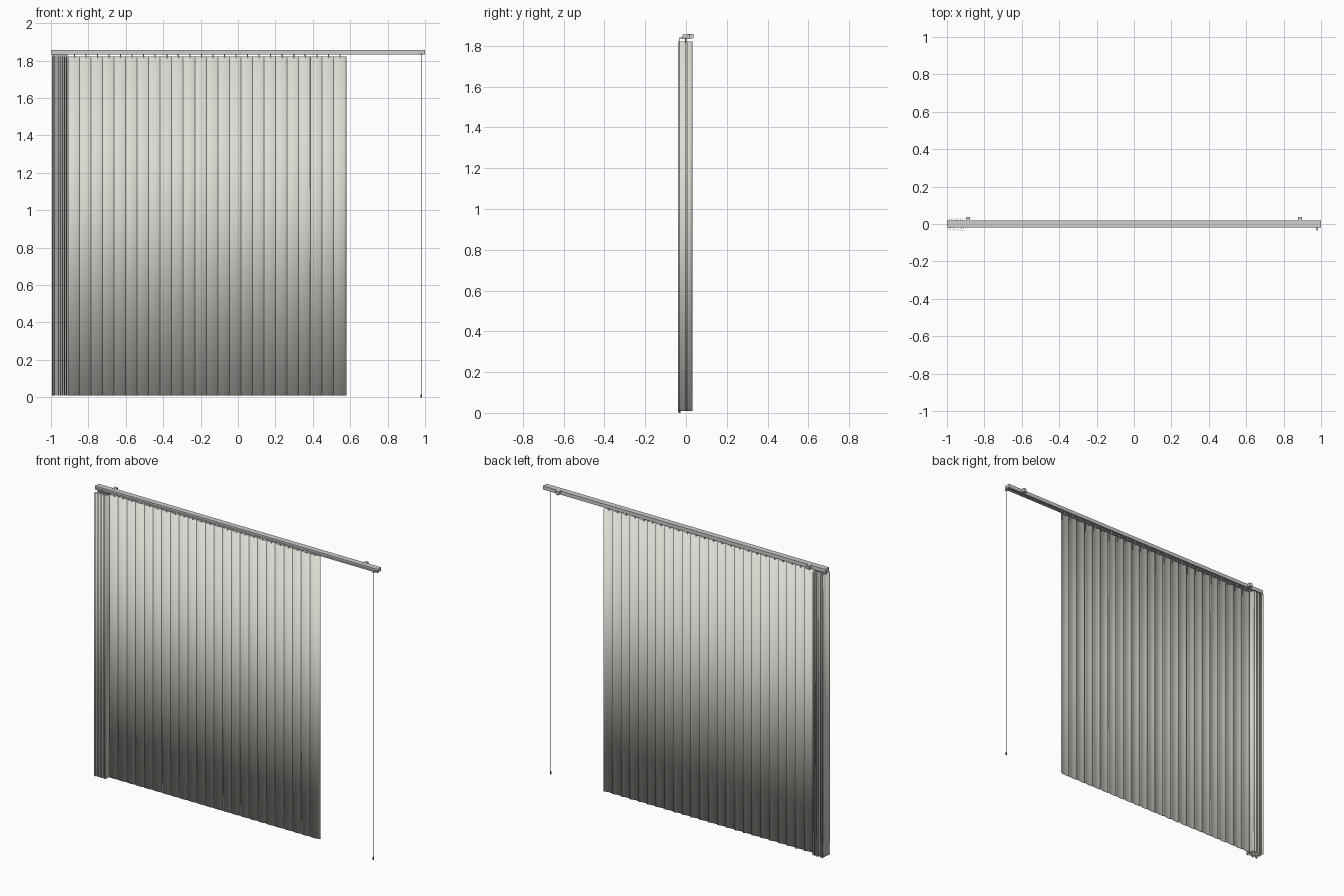
import bpy, bmesh, math, random
from mathutils import Matrix, Vector

if "Cube" in bpy.data.objects:
    bpy.data.objects.remove(bpy.data.objects["Cube"])

random.seed(4)

def material(name, rgb):
    m = bpy.data.materials.new(name)
    m.diffuse_color = (*rgb, 1)
    m.use_nodes = True
    m.node_tree.nodes["Principled BSDF"].inputs["Base Color"].default_value = m.diffuse_color
    return m

FABRIC = material("warm_white_fabric", (0.72, 0.72, 0.66))
METAL = material("light_grey_metal", (0.62, 0.62, 0.62))
DARK = material("dark_grey_plastic", (0.12, 0.12, 0.12))

def finish(name, bm, mat, smooth=False):
    bmesh.ops.recalc_face_normals(bm, faces=bm.faces)
    me = bpy.data.meshes.new(name)
    bm.to_mesh(me)
    bm.free()
    me.materials.append(mat)
    for p in me.polygons:
        p.use_smooth = smooth
    ob = bpy.data.objects.new(name, me)
    bpy.context.collection.objects.link(ob)
    return ob

def box(name, x, y, z, mat):
    bm = bmesh.new()
    size = [b - a for a, b in (x, y, z)]
    mid = [(a + b) / 2 for a, b in (x, y, z)]
    bmesh.ops.create_cube(bm, size=1, matrix=Matrix.Translation(mid) @ Matrix.Diagonal((*size, 1)))
    return finish(name, bm, mat)

def rod(name, x, y, z0, z1, r, mat, sides=8):
    bm = bmesh.new()
    bmesh.ops.create_cone(bm, cap_ends=True, segments=sides, radius1=r, radius2=r, depth=z1 - z0,
                          matrix=Matrix.Translation((x, y, (z0 + z1) / 2)))
    return finish(name, bm, mat)

def extrude_profile(name, pts, axis, length, mat, smooth=False):
    bm = bmesh.new()
    face = bm.faces.new([bm.verts.new(p) for p in pts])
    top = bmesh.ops.extrude_face_region(bm, geom=[face])["geom"]
    bmesh.ops.translate(bm, verts=[g for g in top if isinstance(g, bmesh.types.BMVert)],
                        vec=Vector(axis) * length)
    return finish(name, bm, mat, smooth)

# Head rail: box channel with a shallow groove along the front and an open slot below
rail = [(-.018, 1.857), (.018, 1.857), (.018, 1.834), (.005, 1.834), (.005, 1.839), (-.005, 1.839),
        (-.005, 1.834), (-.018, 1.834), (-.018, 1.843), (-.016, 1.844), (-.016, 1.846), (-.018, 1.847)]
extrude_profile("head_rail", [(-1, y, z) for y, z in rail], (1, 0, 0), 2, METAL)

# Wall brackets
for side in (-1, 1):
    box("wall_bracket", (side * .888 - .011, side * .888 + .011), (.008, .038), (1.836, 1.858), METAL)

# Curved vane with its hanger; angle 0 faces the front
W, BOW, T = 0.07, 0.006, 0.0012
def vane(x, y, angle):
    n = 6
    front = [(W * (i / n - .5), -BOW * (1 - (2 * i / n - 1) ** 2) + BOW / 2) for i in range(n + 1)]
    outline = front + [(u, v + T) for u, v in reversed(front)]
    ob = extrude_profile("vane", [(u, v, .01) for u, v in outline], (0, 0, 1), 1.812, FABRIC, True)
    ob.location = (x, y, 0)
    ob.rotation_euler.z = angle
    box("vane_hanger", (x - .003, x + .003), (y - .003, y + .003), (1.815, 1.84), METAL)

# Closed vanes, each slightly turned so they overlap
for i in range(24):
    vane(-.875 + i * 1.42 / 23, 0, math.radians(6))

# Vanes stacked edge-on at the left end
for i in range(8):
    vane(-.988 + i * .0105, -.003, math.radians(90 + random.uniform(-4, 4)))

# Pull cord with a small weight
rod("pull_cord", .98, -.031, .01, 1.836, .0012, DARK, 6)
rod("cord_weight", .98, -.031, 0, .016, .005, DARK)
box("cord_guide", (.975, .985), (-.034, -.015), (1.836, 1.842), METAL)
